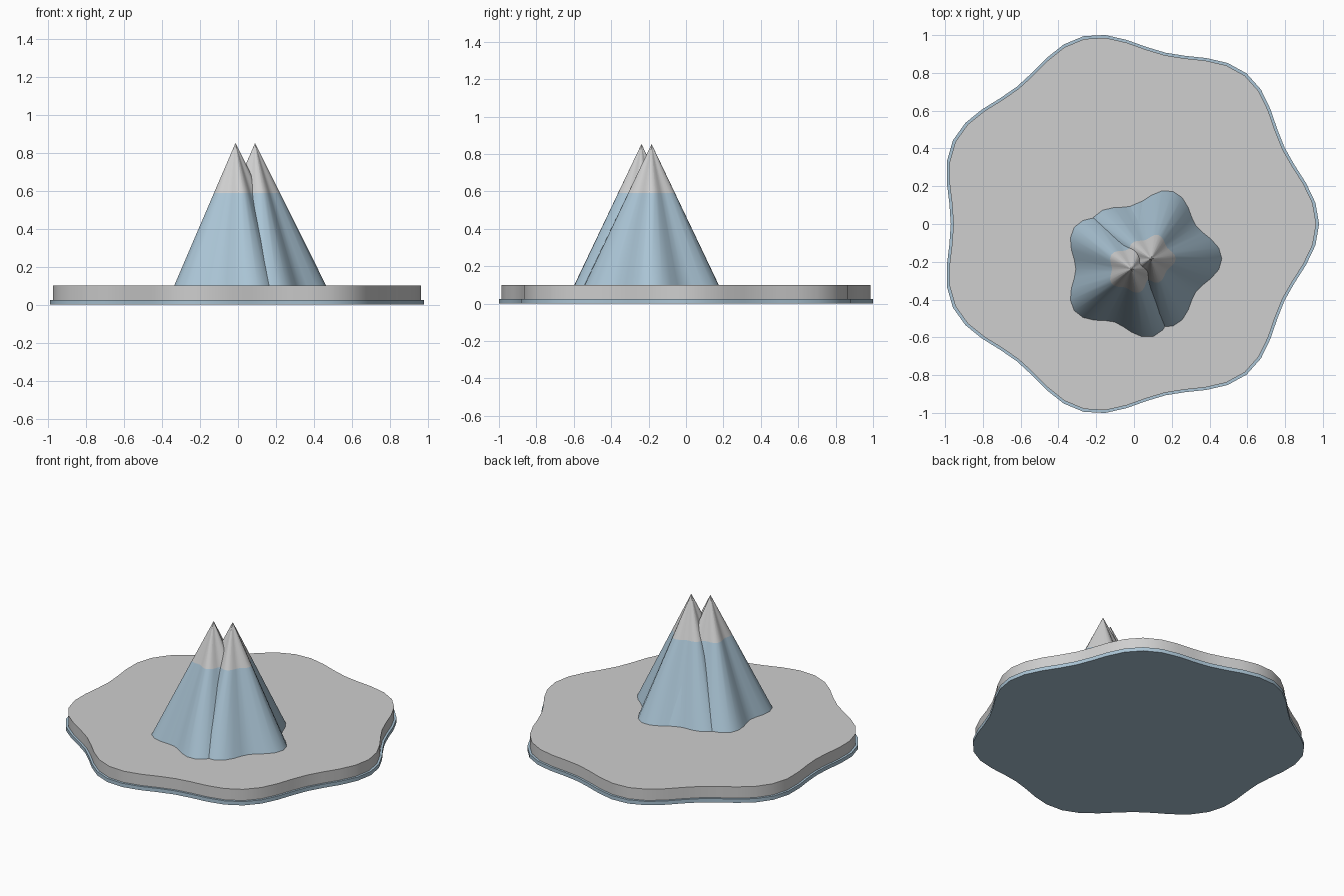
import bpy
import bmesh
from math import cos, sin, tau, radians

cube = bpy.data.objects.get("Cube")
if cube:
    bpy.data.objects.remove(cube, do_unlink=True)


def material(name, rgb):
    mat = bpy.data.materials.new(name)
    mat.use_nodes = True
    colour = (*rgb, 1.0)
    mat.diffuse_color = colour
    mat.node_tree.nodes["Principled BSDF"].inputs["Base Color"].default_value = colour
    return mat


snow = material("snow grey", (0.62, 0.62, 0.62))
ice = material("ice blue", (0.40, 0.55, 0.66))


def lobed_stack(name, centre, radius, wave, lobes, sides, rings, mats):
    """Loft a wavy outline through (height, scale, material index) rings."""
    bm = bmesh.new()
    loops = []
    for z, scale, _ in rings:
        loop = []
        for i in range(sides):
            a = tau * i / sides
            r = scale * (radius + wave * cos(lobes * a))
            loop.append(bm.verts.new((centre[0] + r * cos(a), centre[1] + r * sin(a), z)))
        loops.append(loop)
    for k, (low, high) in enumerate(zip(loops, loops[1:])):
        for i in range(sides):
            j = (i + 1) % sides
            face = bm.faces.new((low[i], low[j], high[j], high[i]))
            face.material_index = rings[k][2]
    bm.faces.new(loops[0][::-1]).material_index = rings[0][2]
    bm.faces.new(loops[-1]).material_index = rings[-1][2]
    mesh = bpy.data.meshes.new(name)
    bm.to_mesh(mesh)
    bm.free()
    obj = bpy.data.objects.new(name, mesh)
    bpy.context.collection.objects.link(obj)
    for mat in mats:
        mesh.materials.append(mat)
    bpy.ops.object.select_all(action="DESELECT")
    obj.select_set(True)
    bpy.context.view_layer.objects.active = obj
    bpy.ops.object.shade_smooth_by_angle(angle=radians(35))
    return obj


# Island: thin blue plate with a slightly smaller grey slab on top
island = dict(centre=(-0.04, 0), radius=0.975, wave=0.045, lobes=7, sides=56)
lobed_stack("ice_plate", rings=[(0, 1, 0), (0.025, 1, 0)], mats=[ice], **island)
lobed_stack("snow_slab", rings=[(0.025, 0.985, 0), (0.1, 0.985, 0)], mats=[snow], **island)

# Twin peaks: fluted cones, blue below the snow line
for name, centre in (("front_peak", (-0.013, -0.238)), ("back_peak", (0.09, -0.184))):
    lobed_stack(name, centre, 0.335, 0.04, 5, 40,
                [(0.1, 1, 0), (0.59, 0.35, 1), (0.85, 0.004, 1)], [ice, snow])
